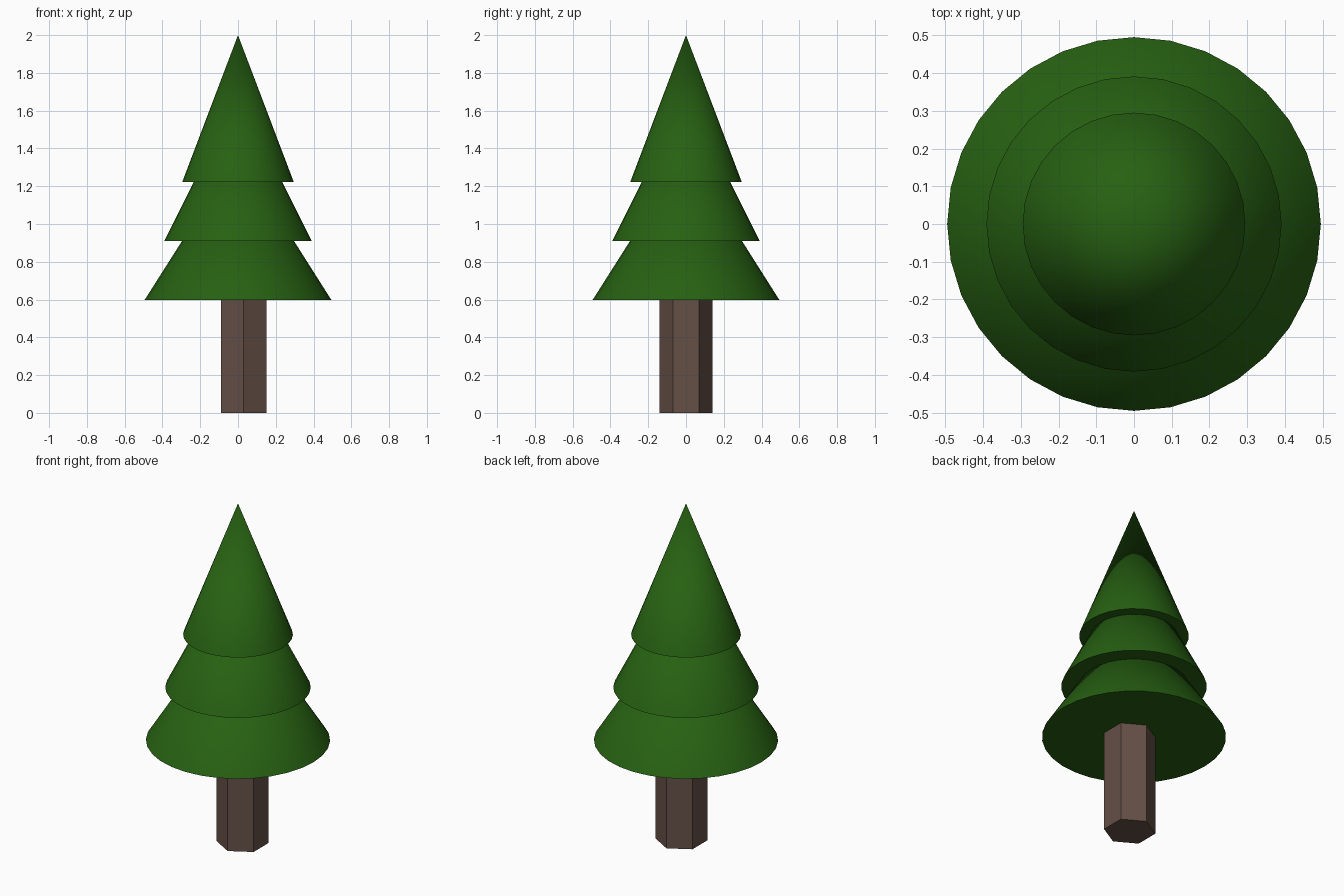
import bpy, math

if "Cube" in bpy.data.objects:
    bpy.data.objects.remove(bpy.data.objects["Cube"])


def material(name, rgb):
    mat = bpy.data.materials.new(name)
    mat.diffuse_color = (*rgb, 1)
    mat.use_nodes = True
    mat.node_tree.nodes["Principled BSDF"].inputs["Base Color"].default_value = mat.diffuse_color
    return mat


green = material("needles", (0.02, 0.12, 0.006))
brown = material("bark", (0.13, 0.08, 0.062))

# Trunk: six-sided post, slightly off centre, corners pointing front and back
bpy.ops.mesh.primitive_cylinder_add(vertices=6, radius=0.14, depth=0.62, location=(0.03, 0, 0.31))
trunk = bpy.context.object
trunk.name = "trunk"
trunk.data.materials.append(brown)

# Foliage: three overlapping cones of equal height
HEIGHT = 0.78
tiers = [("lower_foliage", 0.495, 0.597), ("middle_foliage", 0.391, 0.91), ("upper_foliage", 0.295, 1.223)]
for name, radius, base in tiers:
    top = min(base + HEIGHT, 2.0)
    bpy.ops.mesh.primitive_cone_add(vertices=32, radius1=radius, radius2=0, depth=top - base,
                                    location=(0, 0, (base + top) / 2))
    cone = bpy.context.object
    cone.name = name
    cone.data.materials.append(green)
    bpy.ops.object.shade_smooth_by_angle(angle=math.radians(30))
